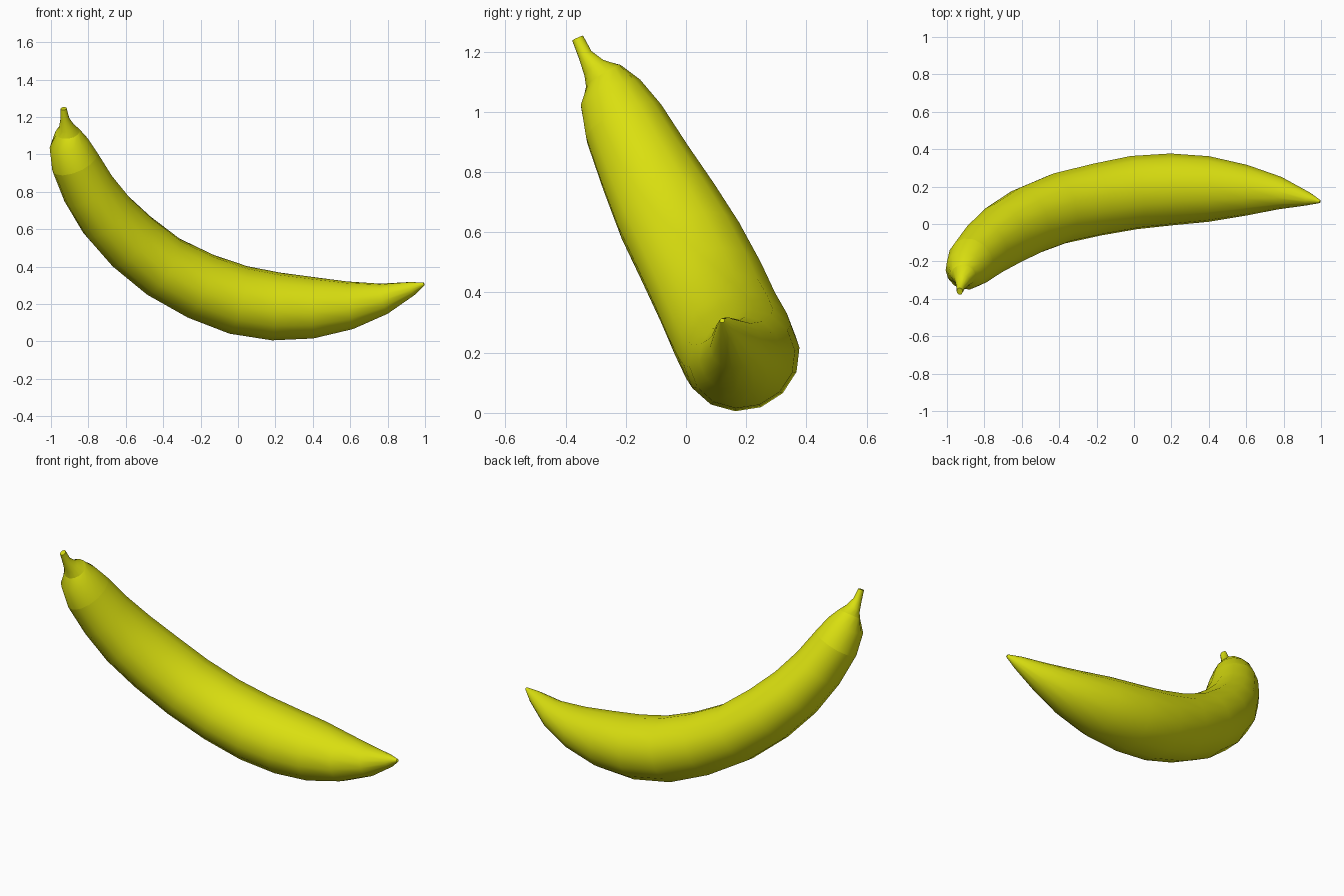
import bpy, bmesh, math
from mathutils import Vector

SIDES = 14
REF = Vector((0.5, -0.3, 0.8))      # roughly the inside of the bend

cube = bpy.data.objects.get("Cube")
if cube:
    bpy.data.objects.remove(cube, do_unlink=True)

peel = bpy.data.materials.new("yellow_green_peel")
peel.use_nodes = True
COLOUR = (0.70, 0.74, 0.005, 1)
peel.diffuse_color = COLOUR
peel.node_tree.nodes["Principled BSDF"].inputs["Base Color"].default_value = COLOUR

# Centre line from blossom tip to stem: x, y, z, radius in bend, radius across
PATH = [
    (0.995, 0.12, 0.307, .008, .008), (0.93, 0.135, 0.282, .038, .036),
    (0.78, 0.165, 0.228, .083, .088), (0.6, 0.18, 0.193, .127, .138),
    (0.4, 0.187, 0.18, .163, .178), (0.2, 0.185, 0.187, .181, .195),
    (0, 0.168, 0.222, .185, .2), (-.2, .13, .295, .18, .197),
    (-.4, .083, .40, .172, .195), (-.57, .015, .535, .168, .19),
    (-.70, -.06, .67, .158, .18), (-.80, -.135, .815, .145, .16),
    (-.872, -.205, .96, .13, .14), (-.905, -.25, 1.06, .105, .11),
    (-.912, -.275, 1.12, .066, .068), (-.916, -.305, 1.145, .042, .042),
    (-.926, -.335, 1.19, .024, .024), (-.932, -.36, 1.245, .016, .02),
]
POINTS = [Vector(p[:3]) for p in PATH]


def ring(bm, i):
    """One oval cross-section square to the centre line."""
    t = (POINTS[min(i + 1, len(PATH) - 1)] - POINTS[max(i - 1, 0)]).normalized()
    side = t.cross(REF).normalized()
    bend = side.cross(t)
    a, b = PATH[i][3:]
    angles = [math.tau * k / SIDES for k in range(SIDES)]
    return [bm.verts.new(POINTS[i] + bend * a * math.cos(w) + side * b * math.sin(w))
            for w in angles]


def tube(name, first, last):
    """Skin the cross-sections first..last and close the outer ends."""
    bm = bmesh.new()
    rings = [ring(bm, i) for i in range(first, last + 1)]
    for r, s in zip(rings, rings[1:]):
        for k in range(SIDES):
            n = (k + 1) % SIDES
            bm.faces.new((r[k], r[n], s[n], s[k]))
    if first == 0:
        bm.faces.new(rings[0])
    if last == len(PATH) - 1:
        bm.faces.new(rings[-1])
    bmesh.ops.recalc_face_normals(bm, faces=bm.faces)
    # Open tubes: make sure the walls face away from the centre line
    bm.normal_update()
    bm.faces.ensure_lookup_table()
    f = bm.faces[0]
    if f.normal.dot(f.calc_center_median() - (POINTS[first] + POINTS[first + 1]) / 2) < 0:
        bmesh.ops.reverse_faces(bm, faces=bm.faces)
    mesh = bpy.data.meshes.new(name)
    bm.to_mesh(mesh)
    bm.free()
    mesh.materials.append(peel)
    obj = bpy.data.objects.new(name, mesh)
    bpy.context.collection.objects.link(obj)
    bpy.ops.object.select_all(action='DESELECT')
    obj.select_set(True)
    bpy.context.view_layer.objects.active = obj
    bpy.ops.object.shade_smooth_by_angle(angle=math.radians(60))


tube("fruit_body", 0, 12)
tube("fruit_shoulder", 12, 14)
tube("stem", 14, 17)
